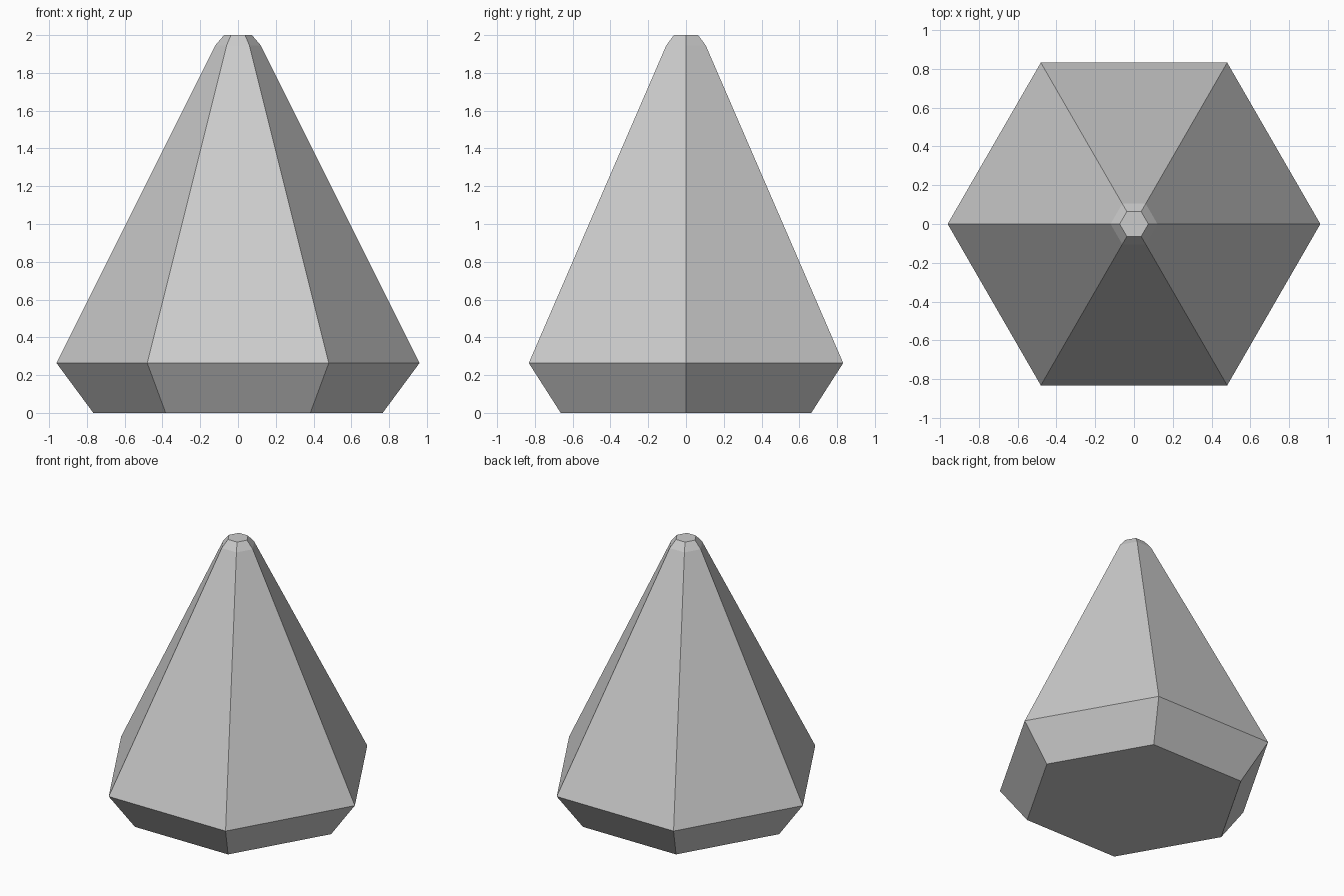
import bpy, bmesh
from math import cos, sin, pi

if "Cube" in bpy.data.objects:
    bpy.data.objects.remove(bpy.data.objects["Cube"])

SIDES = 6
# (radius, height) from the base up to the blunted tip
PROFILE = [(0.766, 0), (0.961, 0.264), (0.121, 1.945), (0.074, 2.0)]

bm = bmesh.new()
rings = [[bm.verts.new((r * cos(2 * pi * i / SIDES), r * sin(2 * pi * i / SIDES), z))
          for i in range(SIDES)] for r, z in PROFILE]

# Side faces between neighbouring rings
for low, high in zip(rings, rings[1:]):
    for i in range(SIDES):
        j = (i + 1) % SIDES
        bm.faces.new((low[i], low[j], high[j], high[i]))

# Base and tip caps
bm.faces.new(rings[0][::-1])
bm.faces.new(rings[-1])

mesh = bpy.data.meshes.new("hexagonal_cone")
bm.to_mesh(mesh)
bm.free()
cone = bpy.data.objects.new("hexagonal_cone", mesh)
bpy.context.collection.objects.link(cone)
